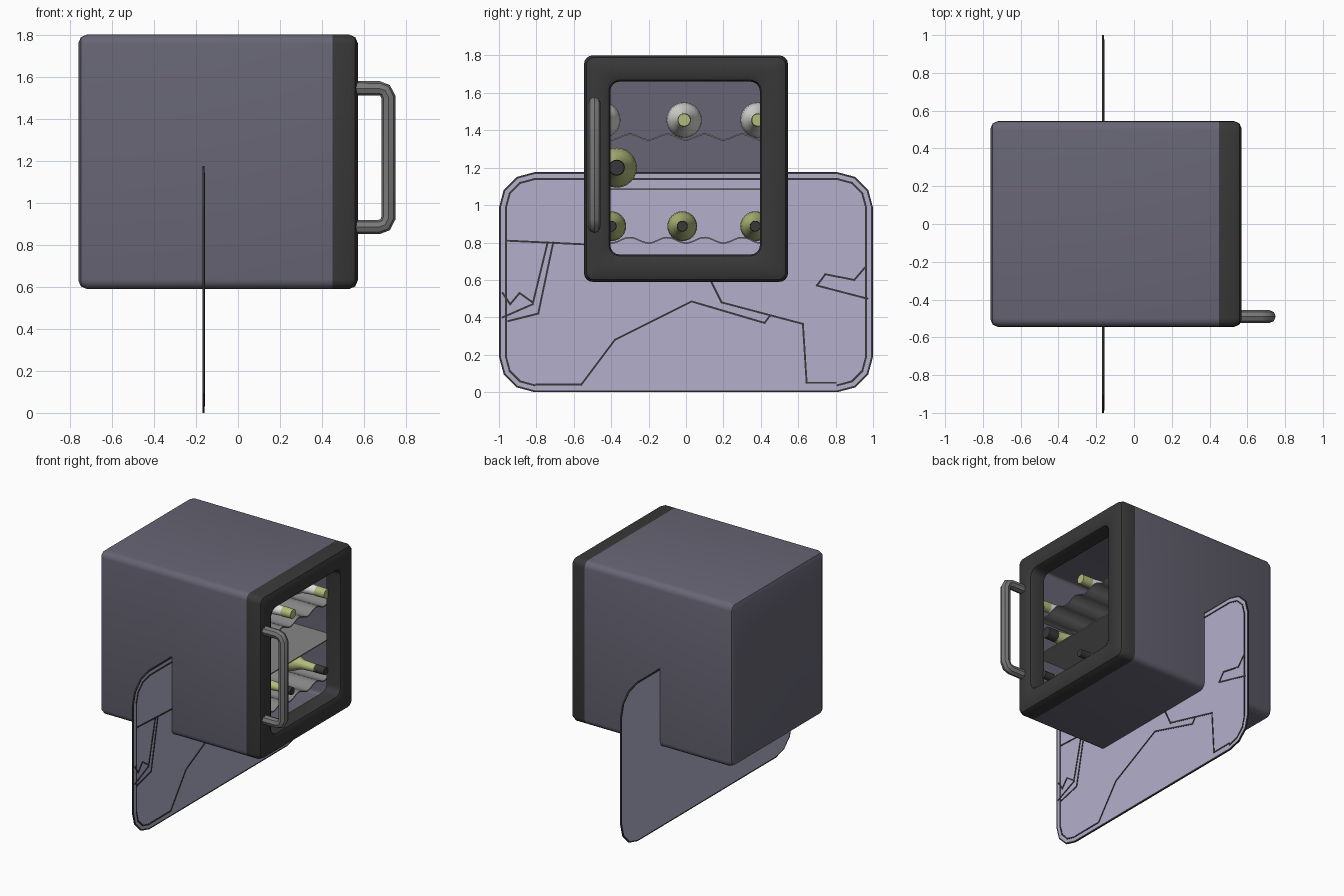
import bpy, bmesh, math
from mathutils import Vector

old = bpy.data.objects.get("Cube")
if old:
    bpy.data.objects.remove(old, do_unlink=True)


def material(name, r, g, b):
    m = bpy.data.materials.new(name)
    m.use_nodes = True
    m.diffuse_color = (r, g, b, 1)
    m.node_tree.nodes["Principled BSDF"].inputs["Base Color"].default_value = (r, g, b, 1)
    return m


slate = material("slate", 0.135, 0.13, 0.175)
black = material("black", 0.04, 0.04, 0.04)
lavender = material("lavender", 0.45, 0.43, 0.6)
grey = material("handle_grey", 0.19, 0.19, 0.19)
rack_grey = material("rack_grey", 0.24, 0.24, 0.24)
white = material("white", 0.72, 0.72, 0.7)
green = material("pale_green", 0.45, 0.5, 0.2)


def finish(name, bm, mats, smooth=True):
    bmesh.ops.recalc_face_normals(bm, faces=bm.faces)
    mesh = bpy.data.meshes.new(name)
    bm.to_mesh(mesh)
    bm.free()
    obj = bpy.data.objects.new(name, mesh)
    bpy.context.collection.objects.link(obj)
    for m in mats:
        mesh.materials.append(m)
    if smooth:
        bpy.ops.object.select_all(action="DESELECT")
        obj.select_set(True)
        bpy.context.view_layer.objects.active = obj
        bpy.ops.object.shade_smooth_by_angle(angle=math.radians(40))
    return obj


def ring(x, half_y, half_z, radius, cy=0, cz=0, seg=4):
    """Rounded rectangle, or a circle when the halves equal the radius."""
    pts = []
    for q, (sy, sz) in enumerate([(1, 1), (-1, 1), (-1, -1), (1, -1)]):
        for i in range(seg + 1):
            a = (q + i / seg) * math.pi / 2
            pts.append(Vector((x, cy + sy * (half_y - radius) + radius * math.cos(a),
                               cz + sz * (half_z - radius) + radius * math.sin(a))))
    return pts


def circle(x, r, cy, cz, n=24):
    return [Vector((x, cy + r * math.cos(i * math.tau / n), cz + r * math.sin(i * math.tau / n)))
            for i in range(n)]


def loft(rings, caps=True, closed=False):
    bm = bmesh.new()
    loops = [[bm.verts.new(p) for p in r] for r in rings]
    pairs = list(zip(loops, loops[1:] + loops[:1])) if closed else list(zip(loops, loops[1:]))
    for a, b in pairs:
        for i in range(len(a)):
            j = (i + 1) % len(a)
            bm.faces.new((a[i], a[j], b[j], b[i]))
    if caps:
        for l in (loops[0], loops[-1]):
            bm.faces.new(l).material_index = 1
    return bm


# Hollow cabinet, open towards the door
HY, HZ, CZ = 0.545, 0.605, 1.195


def shell(x, inset, r):
    return ring(x, HY - inset, HZ - inset, r, 0, CZ)


finish("cabinet", loft([shell(-0.76, 0.04, 0.01), shell(-0.748, 0.012, 0.035), shell(-0.72, 0, 0.045),
                        shell(0.45, 0, 0.045), shell(0.45, 0.03, 0.02), shell(-0.73, 0.03, 0.02)]),
       [slate, slate])


# Door frame with a rounded window opening
def window(x, grow):
    return ring(x, 0.4 + grow, 0.462 + grow, 0.05 + grow, -0.005, 1.198)


finish("door_frame", loft([shell(0.45, 0, 0.045), shell(0.53, 0, 0.045), shell(0.558, 0.012, 0.04),
                           shell(0.57, 0.04, 0.03), window(0.57, 0.03), window(0.56, 0.008),
                           window(0.54, 0), window(0.45, 0)], caps=False, closed=True), [black])

# Door handle tube
curve = bpy.data.curves.new("door_handle", "CURVE")
curve.dimensions = "3D"
curve.bevel_depth = 0.034
curve.bevel_resolution = 2
path = [(0.55, 1.545), (0.67, 1.545), (0.7, 1.535), (0.717, 1.5)]
path += [(x, 2 * 1.215 - z) for x, z in reversed(path)]
spline = curve.splines.new("POLY")
spline.points.add(len(path) - 1)
for p, (x, z) in zip(spline.points, path):
    p.co = (x, -0.49, z, 1)
handle = bpy.data.objects.new("door_handle", curve)
bpy.context.collection.objects.link(handle)
curve.materials.append(grey)
bpy.ops.object.select_all(action="DESELECT")
handle.select_set(True)
bpy.context.view_layer.objects.active = handle
bpy.ops.object.convert(target="MESH")
bpy.ops.object.shade_smooth_by_angle(angle=math.radians(40))


# Racks: two wavy sheets and one flat sheet
def rack(name, z0, wave):
    bm = bmesh.new()
    n = 80 if wave else 1
    rows = []
    for i in range(n + 1):
        y = -0.515 + 1.03 * i / n
        z = z0 - wave * math.cos(y * math.tau / 0.2)
        rows.append([bm.verts.new((x, y, z + dz))
                     for x, dz in ((-0.72, 0), (0.43, 0), (0.43, 0.008), (-0.72, 0.008))])
    for a, b in zip(rows, rows[1:]):
        for k in range(4):
            bm.faces.new((a[k], a[(k + 1) % 4], b[(k + 1) % 4], b[k]))
    bm.faces.new(rows[0])
    bm.faces.new(rows[-1])
    finish(name, bm, [rack_grey])


rack("upper_rack", 1.36, 0.015)
rack("middle_shelf", 1.082, 0)
rack("lower_rack", 0.808, 0.015)


# Bottles lying with their necks towards the door
def bottle(name, y, z, r, neck, glass, cap, length=0.74):
    tip = 0.46
    end = tip - length
    profile = [(end, r * 0.85), (end + 0.015, r), (tip - 0.36, r), (tip - 0.31, r * 0.94),
               (tip - 0.25, r * 0.75), (tip - 0.19, neck * 1.3), (tip - 0.08, neck * 1.05),
               (tip - 0.08, neck * 1.12), (tip, neck * 1.05)]
    bm = loft([circle(x, rad, y, z) for x, rad in profile])
    for f in bm.faces:
        f.material_index = int(f.calc_center_median().x > tip - 0.085)
    finish(name, bm, [glass, cap])


for i, y in enumerate((-0.445, -0.01, 0.385)):
    bottle(f"upper_bottle_{i + 1}", y, 1.455, 0.095, 0.032, white, green)
for i, y in enumerate((-0.4, -0.02, 0.37)):
    bottle(f"lower_bottle_{i + 1}", y, 0.887, 0.08, 0.026, green, black)
bottle("middle_bottle", -0.37, 1.2, 0.107, 0.038, green, black, 0.8)


# Upright panel through the cabinet, with a dark rim
def panel_ring(x, inset):
    return ring(x, 1 - inset, 0.588 - inset, 0.19 - inset, 0, 0.588, 3)


finish("panel", loft([panel_ring(-0.17, 0.01), panel_ring(-0.17, 0), panel_ring(-0.16, 0),
                      panel_ring(-0.16, 0.01)]), [black, lavender], smooth=False)

# Thin dark lines on the panel
lines = [
    [(-0.96, 0.81), (-0.54, 0.79), (-0.45, 0.76)],
    [(-0.74, 0.8), (-0.82, 0.47), (-0.98, 0.4)],
    [(-0.71, 0.8), (-0.79, 0.42), (-0.95, 0.38)],
    [(-0.98, 0.53), (-0.94, 0.47), (-0.89, 0.53), (-0.82, 0.48)],
    [(-0.8, 0.04), (-0.56, 0.04), (-0.38, 0.28), (0.03, 0.485), (0.42, 0.37), (0.45, 0.41)],
    [(0.13, 0.6), (0.19, 0.48), (0.625, 0.365), (0.645, 0.05), (0.8, 0.05)],
    [(0.97, 0.5), (0.7, 0.57), (0.745, 0.63), (0.9, 0.6), (0.96, 0.67)],
]
border = [(p.y, p.z) for p in panel_ring(0, 0.037)]
lines += [[a, b] for a, b in zip(border, border[1:] + border[:1])
          if not (abs(a[0] - b[0]) > 1 and a[1] < 0.5)]
bm = bmesh.new()
for line in lines:
    for a, b in zip(line, line[1:]):
        a, b = Vector(a), Vector(b)
        d = (b - a).normalized() * 0.005
        n = Vector((-d.y, d.x))
        quad = [a - d + n, a - d - n, b + d - n, b + d + n]
        base = bm.faces.new([bm.verts.new((-0.16, p.x, p.y)) for p in quad])
        out = bmesh.ops.extrude_face_region(bm, geom=[base])
        for v in out["geom"]:
            if isinstance(v, bmesh.types.BMVert):
                v.co.x += 0.003
finish("panel_lines", bm, [black], smooth=False)
